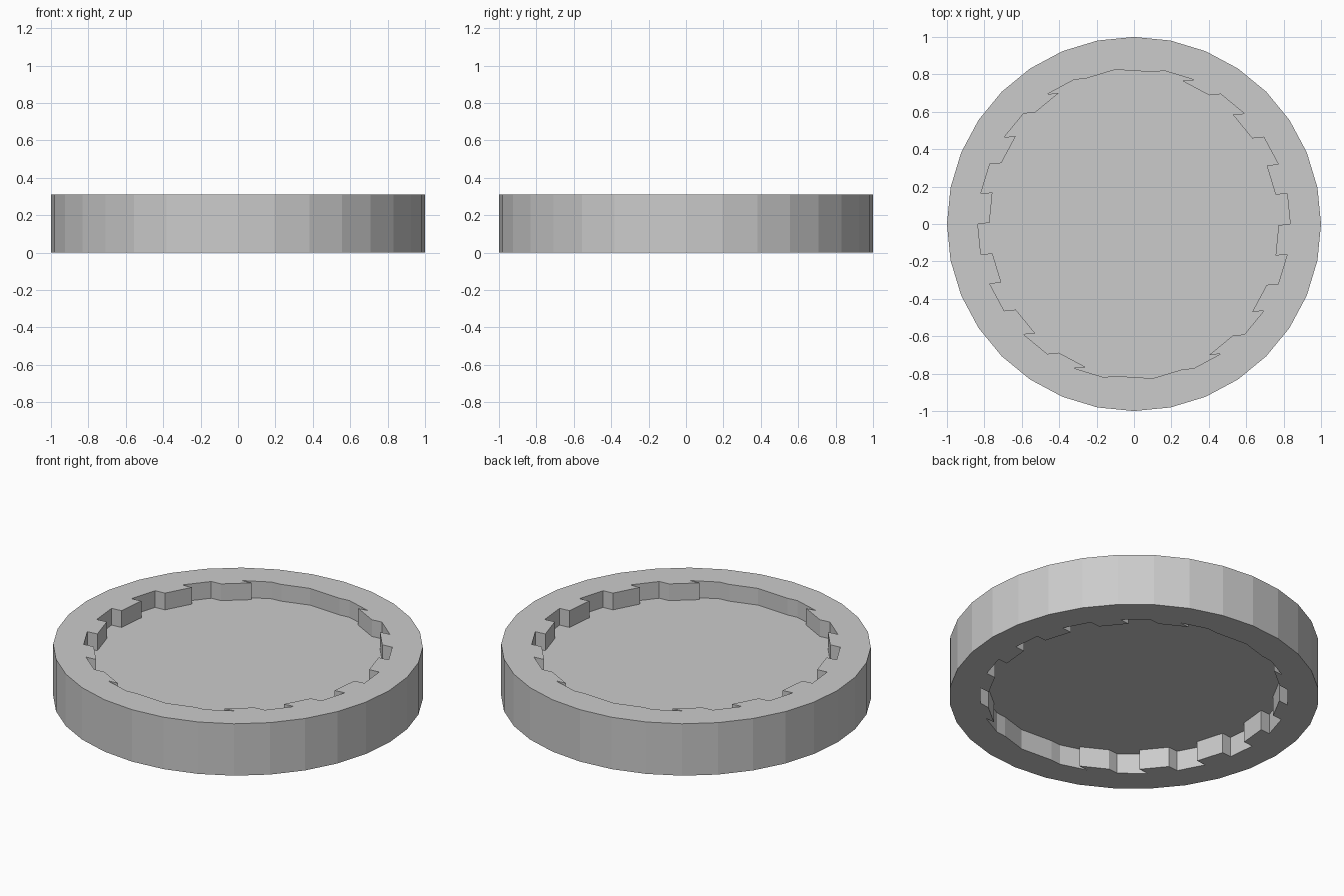
import bpy, bmesh
from math import cos, sin, pi

if "Cube" in bpy.data.objects:
    bpy.data.objects.remove(bpy.data.objects["Cube"])

H, R = 0.31, 0.835
TOP_DEPTH, BOTTOM_DEPTH = 0.10, 0.12


def toothed_outline():
    # Half outline of stepped teeth, every second facet pushed inwards;
    # the other half is the same turned by 180 degrees
    half = []
    for k in range(7, -8, -1):
        a = k * pi / 16
        outer = (R * cos(a), R * sin(a))
        inner = (outer[0] - 0.062, outer[1] - 0.006)
        if k == -7:
            half.append(inner)
        else:
            half += [inner, outer] if k % 2 else [outer, inner]
    full = half + [(-x, -y) for x, y in half]
    return full[::-1]


def prism(name, outline, z0, z1):
    bm = bmesh.new()
    face = bm.faces.new([bm.verts.new((x, y, z0)) for x, y in outline])
    ext = bmesh.ops.extrude_face_region(bm, geom=[face], use_keep_orig=True)
    for v in ext["geom"]:
        if isinstance(v, bmesh.types.BMVert):
            v.co.z = z1
    bmesh.ops.recalc_face_normals(bm, faces=bm.faces)
    mesh = bpy.data.meshes.new(name)
    bm.to_mesh(mesh)
    bm.free()
    ob = bpy.data.objects.new(name, mesh)
    bpy.context.collection.objects.link(ob)
    return ob


# 32-sided disc
disc = prism("toothed_disc",
             [(cos(i * pi / 16), sin(i * pi / 16)) for i in range(32)], 0, H)

# Toothed recesses in the top and the underside
for name, z0, z1 in (("top_recess", H - TOP_DEPTH, H + 0.2),
                     ("bottom_recess", -0.2, BOTTOM_DEPTH)):
    cutter = prism(name, toothed_outline(), z0, z1)
    cutter.hide_render = True
    mod = disc.modifiers.new(name, 'BOOLEAN')
    mod.operation = 'DIFFERENCE'
    mod.solver = 'EXACT'
    mod.object = cutter
    bpy.context.view_layer.objects.active = disc
    bpy.ops.object.modifier_apply(modifier=mod.name)
    bpy.data.objects.remove(cutter)
